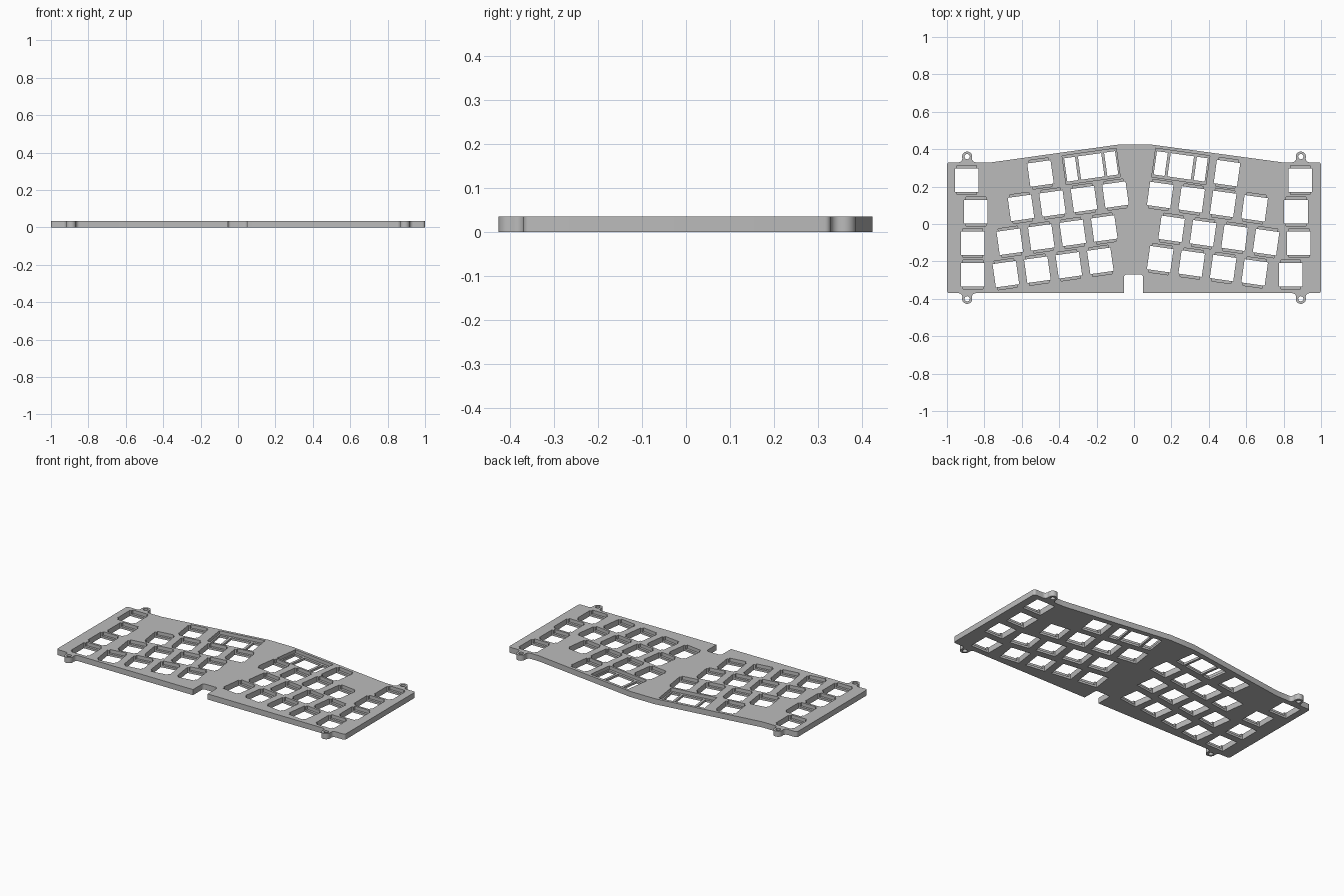
import bpy, bmesh
from math import sin, cos, pi, atan2, sqrt, radians
from mathutils import Matrix, Vector

THICK, LEDGE = 0.035, 0.0135
HOLE, PITCH, TILT = 0.126, 0.17, radians(8)

cube = bpy.data.objects.get("Cube")
if cube:
    bpy.data.objects.remove(cube, do_unlink=True)

grey = bpy.data.materials.new("plate grey")
grey.use_nodes = True
grey.diffuse_color = (0.5, 0.5, 0.5, 1)
grey.node_tree.nodes["Principled BSDF"].inputs["Base Color"].default_value = (0.5, 0.5, 0.5, 1)


def new_object(name, bm):
    bmesh.ops.recalc_face_normals(bm, faces=bm.faces)
    mesh = bpy.data.meshes.new(name)
    bm.to_mesh(mesh)
    bm.free()
    mesh.materials.append(grey)
    obj = bpy.data.objects.new(name, mesh)
    bpy.context.collection.objects.link(obj)
    return obj


def arc(cx, cy, r, start, end, n=8):
    angles = [start + (end - start) * i / n for i in range(n + 1)]
    return [(cx + r * cos(a), cy + r * sin(a)) for a in angles]


def ear(cx, edge, sign, r=0.027, fillet=0.02, rise=0.03):
    """Screw ear with flared root; sign -1 turns it to the front edge."""
    dx = sqrt((r + fillet) ** 2 - (fillet - rise) ** 2)
    a = atan2(rise - fillet, dx)
    local = arc(-dx, fillet, fillet, -pi / 2, a)
    local += arc(0, rise, r, pi + a, -a, 20)[1:-1]
    local += arc(dx, fillet, fillet, pi - a, 1.5 * pi)
    return [(cx + sign * x, edge + sign * y) for x, y in local]


# Plate outline, clockwise from the back left corner
BACK, FRONT, EAR_X, R = 0.33, -0.37, 0.892, 0.014
outline = arc(-1 + R, BACK - R, R, pi, pi / 2, 5)
outline += ear(-EAR_X, BACK, 1)
outline += [(-0.76, BACK), (-0.08, 0.425), (0.09, 0.425), (0.79, BACK)]
outline += ear(EAR_X, BACK, 1)
outline += arc(1 - R, BACK - R, R, pi / 2, 0, 5)
outline += arc(1 - R, FRONT + R, R, 0, -pi / 2, 5)
outline += ear(EAR_X, FRONT, -1)
outline += [(0.048, FRONT)]
outline += arc(0.048 - R, -0.27 - R, R, 0, pi / 2, 5)
outline += arc(-0.053 + R, -0.27 - R, R, pi / 2, pi, 5)
outline += [(-0.053, FRONT)]
outline += ear(-EAR_X, FRONT, -1)
outline += arc(-1 + R, FRONT + R, R, -pi / 2, -pi, 5)

bm = bmesh.new()
base = bm.faces.new([bm.verts.new((x, y, 0)) for x, y in outline])
top = bmesh.ops.extrude_face_region(bm, geom=[base])["geom"]
bmesh.ops.translate(bm, vec=(0, 0, THICK), verts=[v for v in top if isinstance(v, bmesh.types.BMVert)])
plate = new_object("switch_plate", bm)

through, pockets = bmesh.new(), bmesh.new()


def box(bm, x, y, turn, w, d, z0, z1):
    m = (Matrix.Translation((x, y, (z0 + z1) / 2)) @ Matrix.Rotation(turn, 4, 'Z')
         @ Matrix.Diagonal((w, d, z1 - z0, 1)))
    bmesh.ops.create_cube(bm, size=1, matrix=m)


def switch(x, y, turn=0, wide=False):
    """Square through hole plus a clip pocket sunk from the top."""
    box(through, x, y, turn, HOLE, HOLE, -0.05, 0.1)
    box(pockets, x, y, turn, 0.292 if wide else 0.105, 0.155, LEDGE, 0.1)
    if wide:
        for side in (-1, 1):
            p = Vector((x, y)) + 0.108 * side * Vector((cos(turn), sin(turn)))
            box(through, p.x, p.y, turn, 0.059, HOLE, -0.05, 0.1)


def row(x, y, turn, count):
    for i in range(count):
        switch(x + i * PITCH * cos(turn), y + i * PITCH * sin(turn), turn)


# Straight outer columns
for y, left, right in ((0.235, -0.895, 0.888), (0.066, -0.845, 0.866),
                       (-0.102, -0.863, 0.882), (-0.271, -0.861, 0.838)):
    switch(left, y)
    switch(right, y)

# Tilted key clusters
for x, y in ((-0.604, 0.086), (-0.664, -0.095), (-0.685, -0.268)):
    row(x, y, TILT, 4)
for x, y in ((0.14, 0.155), (0.201, -0.026), (0.14, -0.188)):
    row(x, y, -TILT, 4)

# Back row: single keys and wide keys with stabiliser slots
switch(-0.5, 0.27, TILT)
switch(0.497, 0.272, -TILT)
switch(-0.229, 0.308, TILT, True)
switch(0.25, 0.308, -TILT, True)

# Screw holes in the ears
for x in (-EAR_X, EAR_X):
    for y in (BACK + 0.03, FRONT - 0.03):
        bmesh.ops.create_cone(through, cap_ends=True, segments=24, radius1=0.014, radius2=0.014,
                              depth=0.2, matrix=Matrix.Translation((x, y, 0)))

# Cut holes, then pockets
bpy.context.view_layer.objects.active = plate
plate.select_set(True)
for name, bm in (("hole_cutter", through), ("pocket_cutter", pockets)):
    cutter = new_object(name, bm)
    mod = plate.modifiers.new(name, 'BOOLEAN')
    mod.operation, mod.solver, mod.object = 'DIFFERENCE', 'EXACT', cutter
    bpy.ops.object.modifier_apply(modifier=name)
    bpy.data.objects.remove(cutter, do_unlink=True)

bpy.ops.object.shade_smooth_by_angle(angle=radians(30))
